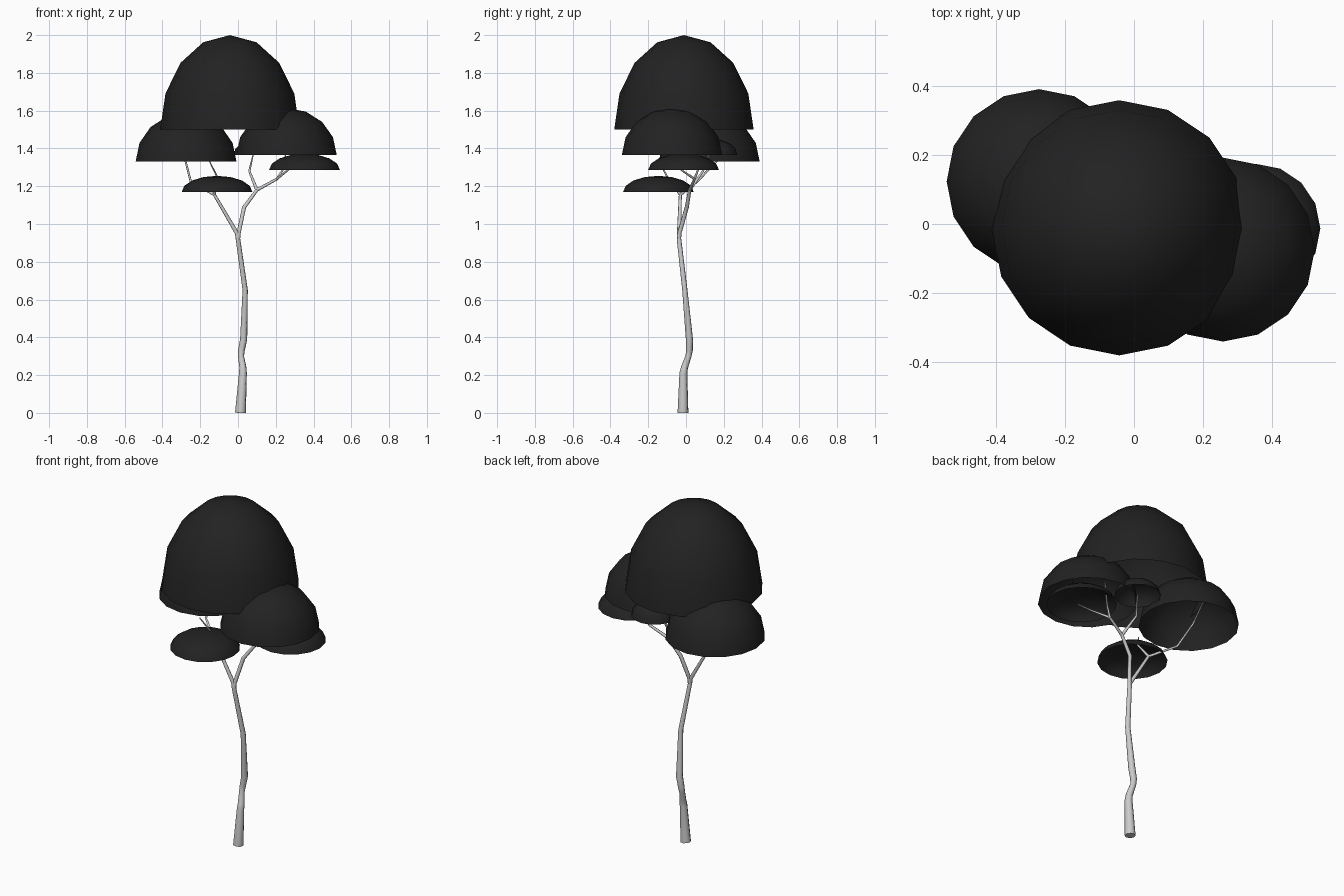
import bpy, bmesh
from mathutils import Matrix, Vector

if "Cube" in bpy.data.objects:
    bpy.data.objects.remove(bpy.data.objects["Cube"])

leaf = bpy.data.materials.new("dark_foliage")
leaf.diffuse_color = (0.016, 0.016, 0.016, 1)
leaf.use_nodes = True
leaf.node_tree.nodes["Principled BSDF"].inputs["Base Color"].default_value = leaf.diffuse_color


def canopy(name, x, y, z, r, h):
    """Open upper half of a 16 x 8 sphere, stretched to radius r and height h."""
    bm = bmesh.new()
    bmesh.ops.create_uvsphere(bm, u_segments=16, v_segments=8, radius=1)
    low = [v for v in bm.verts if v.co.z < -0.01]
    bmesh.ops.delete(bm, geom=low, context='VERTS')
    bmesh.ops.transform(bm, verts=bm.verts,
                        matrix=Matrix.Translation((x, y, z)) @ Matrix.Diagonal((r, r, h, 1)))
    for f in bm.faces:
        f.smooth = True
    me = bpy.data.meshes.new(name)
    bm.to_mesh(me)
    bm.free()
    me.materials.append(leaf)
    bpy.context.collection.objects.link(bpy.data.objects.new(name, me))


def limb(name, pts):
    """Tapered eight-sided tube through (x, y, z, radius) points."""
    cu = bpy.data.curves.new(name, 'CURVE')
    cu.dimensions = '3D'
    cu.bevel_depth = 1
    cu.bevel_resolution = 2
    cu.use_fill_caps = True
    sp = cu.splines.new('POLY')
    sp.points.add(len(pts) - 1)
    for p, (x, y, z, r) in zip(sp.points, pts):
        p.co = (x, y, z, 1)
        p.radius = r
    sp.use_smooth = True
    bpy.context.collection.objects.link(bpy.data.objects.new(name, cu))


# Foliage domes
canopy("top_canopy", -0.043, -0.011, 1.50, 0.369, 0.50)
canopy("left_canopy", -0.275, 0.123, 1.33, 0.267, 0.258)
canopy("right_canopy", 0.257, -0.074, 1.364, 0.266, 0.25)
canopy("small_back_canopy", 0.10, 0.148, 1.364, 0.124, 0.085)
canopy("low_right_canopy", 0.352, -0.013, 1.287, 0.187, 0.085)
canopy("low_left_canopy", -0.111, -0.146, 1.17, 0.187, 0.085)

# Trunk
limb("trunk", [(0.013, -0.016, 0, 0.029), (0.026, -0.014, 0.21, 0.021),
               (0.026, -0.008, 0.24, 0.019), (0.016, 0.013, 0.30, 0.016),
               (0.018, 0.018, 0.33, 0.018), (0.03, 0.018, 0.39, 0.019),
               (0.038, -0.006, 0.65, 0.014), (0.0, -0.037, 0.92, 0.012)])

# Left fork and its twigs
left_split = (-0.125, -0.03, 1.155, 0.008)
limb("left_branch", [(0.0, -0.037, 0.91, 0.011), (-0.005, -0.037, 0.95, 0.011), left_split])
limb("left_outer_twig", [left_split, (-0.25, 0.06, 1.225, 0.006),
                         (-0.277, 0.16, 1.33, 0.005), (-0.285, 0.23, 1.43, 0.003)])
limb("left_front_twig", [left_split, (-0.11, -0.10, 1.25, 0.005), (-0.15, -0.14, 1.33, 0.003)])

# Right fork and its twigs
right_split = (0.10, 0.02, 1.18, 0.009)
right_tip = (0.205, 0.045, 1.238, 0.007)
limb("right_branch", [(0.0, -0.037, 0.91, 0.011), (0.003, -0.035, 0.95, 0.011),
                      (0.032, 0.004, 1.088, 0.011), right_split])
limb("right_outer_branch", [right_split, right_tip])
limb("right_outer_twig", [right_tip, (0.27, -0.03, 1.29, 0.005), (0.32, -0.08, 1.33, 0.003)])
limb("right_upper_twig", [right_tip, (0.24, 0.065, 1.29, 0.005), (0.26, 0.07, 1.42, 0.003)])
limb("right_back_twig", [right_split, (0.06, 0.09, 1.28, 0.006), (0.085, 0.13, 1.39, 0.003)])
